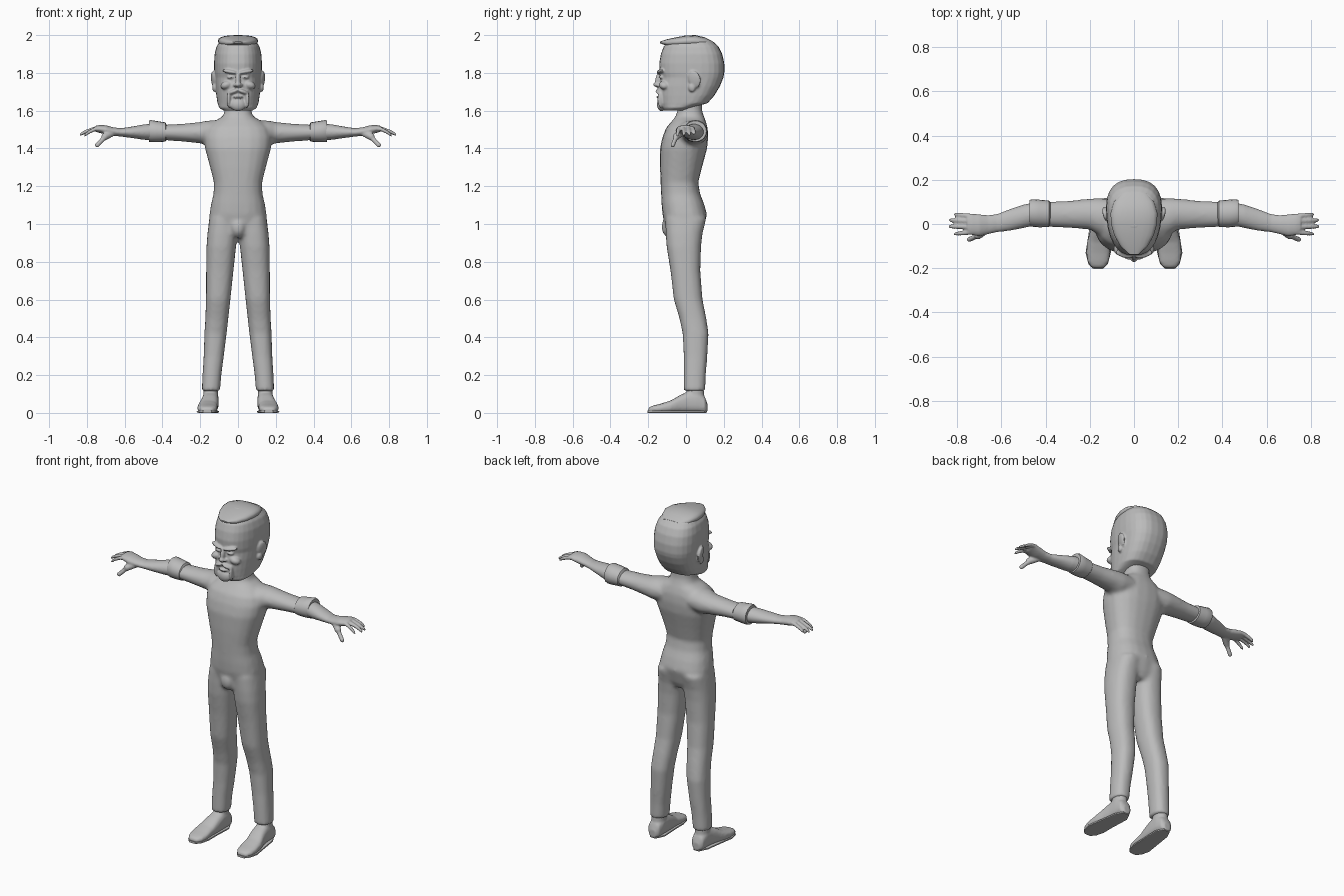
import bpy, bmesh, math
from mathutils import Matrix, Vector, Euler

grey = bpy.data.materials.new("plain grey")
grey.diffuse_color = (0.5, 0.5, 0.5, 1)


def loft(bm, axis, rings, power=2.0, taper=0.0, n=20, side=1):
    """Skin rings (position, a0, a1, b0, b1) along an axis; a and b are the ring's extents."""
    loops = []
    for pos, a0, a1, b0, b1 in rings:
        loop = []
        for i in range(n):
            t = 2 * math.pi * i / n
            c, s = math.cos(t), math.sin(t)
            c = math.copysign(abs(c) ** (2 / power), c)
            s = math.copysign(abs(s) ** (2 / power), s)
            a = (a0 + a1) / 2 + (a1 - a0) / 2 * c * (1 + taper * s)
            b = (b0 + b1) / 2 + (b1 - b0) / 2 * s
            p = {"x": (pos, a, b), "y": (a, pos, b), "z": (a, b, pos)}[axis]
            loop.append(bm.verts.new((p[0] * side, p[1], p[2])))
        loops.append(loop)
    for l0, l1 in zip(loops, loops[1:]):
        for i in range(n):
            j = (i + 1) % n
            bm.faces.new((l0[i], l0[j], l1[j], l1[i]))
    bm.faces.new(loops[0])
    bm.faces.new(loops[-1])


def blob(bm, loc, size, rot=(0, 0, 0), both=False):
    """Ellipsoid, optionally repeated on the other side."""
    for s in ((1, -1) if both else (1,)):
        r = Euler((rot[0], rot[1] * s, rot[2] * s)).to_matrix().to_4x4()
        m = Matrix.Translation((loc[0] * s, loc[1], loc[2])) @ r @ Matrix.Diagonal((*size, 1))
        bmesh.ops.create_icosphere(bm, subdivisions=3, radius=1, matrix=m)


def finish(name, bm, voxel=0, smooth=0, mirror=False, angle=40):
    bmesh.ops.recalc_face_normals(bm, faces=bm.faces)
    me = bpy.data.meshes.new(name)
    bm.to_mesh(me)
    bm.free()
    me.materials.append(grey)
    ob = bpy.data.objects.new(name, me)
    bpy.context.collection.objects.link(ob)
    if voxel:
        mod = ob.modifiers.new("blend", "REMESH")
        mod.mode, mod.voxel_size, mod.use_smooth_shade = "VOXEL", voxel, True
    if smooth:
        mod = ob.modifiers.new("soften", "SMOOTH")
        mod.factor, mod.iterations = 0.5, smooth
    if mirror:
        mod = ob.modifiers.new("mirror", "MIRROR")
        mod.use_mirror_merge = False
    if not voxel:
        bpy.ops.object.select_all(action="DESELECT")
        ob.select_set(True)
        bpy.context.view_layer.objects.active = ob
        bpy.ops.object.shade_smooth_by_angle(angle=math.radians(angle))
    return ob


# Body: torso, neck, sleeves and trouser legs blended together
bm = bmesh.new()
loft(bm, "z", [
    (0.93, -.10, .10, -.09, .07), (0.97, -.150, .150, -.105, .09), (1.05, -.152, .152, -.125, .112),
    (1.11, -.142, .142, -.130, .095), (1.16, -.130, .130, -.132, .075), (1.22, -.128, .128, -.135, .065),
    (1.30, -.148, .148, -.138, .085), (1.40, -.175, .175, -.138, .112), (1.46, -.18, .18, -.125, .118),
    (1.51, -.165, .165, -.105, .115), (1.545, -.125, .125, -.075, .105), (1.57, -.08, .08, -.055, .095),
    (1.60, -.07, .07, -.045, .085), (1.68, -.07, .07, -.045, .085)], power=2.4)
for s in (1, -1):
    loft(bm, "z", [
        (0.115, .095, .192, -.012, .102), (0.20, .088, .188, -.012, .105), (0.30, .075, .182, -.012, .113),
        (0.42, .060, .178, -.018, .120), (0.50, .051, .173, -.035, .108), (0.60, .040, .170, -.065, .088),
        (0.75, .024, .169, -.082, .076), (0.88, .010, .167, -.103, .080), (0.95, .002, .162, -.108, .088),
        (1.03, .0, .152, -.11, .108)], power=2.4, side=s)
    loft(bm, "x", [
        (.08, -.06, .11, 1.42, 1.55), (.16, -.05, .118, 1.415, 1.548), (.20, -.025, .115, 1.427, 1.54),
        (.30, -.018, .105, 1.437, 1.53), (.41, -.012, .10, 1.445, 1.525)], side=s)
blob(bm, (0, -.085, .985), (.045, .045, .06))
finish("body", bm, voxel=0.011, smooth=6)

# Rolled sleeve cuffs
bm = bmesh.new()
loft(bm, "x", [
    (.375, .0, .095, 1.45, 1.52), (.385, -.014, .106, 1.436, 1.538), (.43, -.015, .11, 1.433, 1.545),
    (.462, -.012, .112, 1.433, 1.55), (.472, -.008, .108, 1.436, 1.546), (.472, .0, .10, 1.444, 1.536)])
finish("sleeve_cuffs", bm, mirror=True)

# Forearms with hands
bm = bmesh.new()
loft(bm, "x", [
    (.44, -.005, .10, 1.443, 1.533), (.50, -.018, .088, 1.446, 1.527), (.56, -.03, .068, 1.455, 1.516),
    (.62, -.037, .045, 1.463, 1.507), (.66, -.046, .040, 1.467, 1.512), (.70, -.056, .044, 1.473, 1.523),
    (.735, -.050, .047, 1.483, 1.524), (.755, -.044, .045, 1.488, 1.520)])
for y0, y1, tip, drop in ((.035, .043, .815, .03), (.012, .018, .838, .035),
                          (-.012, -.012, .84, .035), (-.036, -.045, .815, .04)):
    rings = []
    for f, r in ((0, .012), (.35, .0115), (.7, .0105), (.93, .009), (1, .005)):
        x, y, z = .73 + (tip - .73) * f, y0 + (y1 - y0) * f, 1.506 - drop * f * f
        rings.append((x, y - r, y + r, z - r, z + r))
    loft(bm, "x", rings, n=10)
# thumbs
for a, b, r in (((.66, -.02, 1.485), (.705, -.052, 1.462), .019), ((.70, -.05, 1.465), (.745, -.07, 1.418), .013)):
    a, b = Vector(a), Vector(b)
    for k in range(7):
        blob(bm, a.lerp(b, k / 6), (r, r * .9, r))
finish("forearms_and_hands", bm, voxel=0.0055, smooth=3, mirror=True)

# Shoes
bm = bmesh.new()
loft(bm, "y", [
    (.113, .125, .165, .005, .05), (.10, .108, .183, 0, .085), (.06, .102, .188, 0, .12),
    (.015, .102, .190, 0, .115), (-.03, .104, .198, 0, .095), (-.08, .108, .212, 0, .066),
    (-.13, .108, .216, 0, .05), (-.17, .114, .21, 0, .04), (-.192, .128, .197, 0, .032),
    (-.20, .142, .183, .004, .022)], power=2.6)
loft(bm, "z", [(.05, .105, .185, .0, .10), (.14, .107, .183, .005, .093)])
finish("shoes", bm, voxel=0.007, smooth=3, mirror=True)
bm = bmesh.new()
loft(bm, "y", [(.108, .125, .165, 0, .012), (.06, .10, .19, 0, .012), (-.06, .105, .208, 0, .012),
               (-.13, .105, .219, 0, .012), (-.18, .118, .207, 0, .012), (-.203, .14, .185, 0, .012)], power=5)
finish("shoe_soles", bm, mirror=True, angle=30)

# Head: skull, brow, nose, cheeks, ears and beard blended together
bm = bmesh.new()
loft(bm, "z", [
    (1.60, -.075, .075, -.115, -.01), (1.615, -.098, .098, -.125, .03), (1.64, -.107, .107, -.135, .115),
    (1.68, -.113, .113, -.140, .150), (1.73, -.118, .118, -.142, .180), (1.775, -.121, .121, -.134, .198),
    (1.80, -.124, .124, -.140, .203), (1.85, -.125, .125, -.142, .203), (1.90, -.122, .122, -.133, .192),
    (1.94, -.112, .112, -.118, .172), (1.965, -.096, .096, -.095, .145), (1.985, -.068, .068, -.055, .105),
    (1.997, -.03, .03, -.01, .06)], power=2.5, taper=0.12, n=28)
blob(bm, (.045, -.137, 1.807), (.042, .016, .010), (0, -.16, .3), True)     # brows
blob(bm, (.062, -.115, 1.735), (.032, .028, .022), (0, .3, .3), True)       # cheeks
blob(bm, (.040, -.131, 1.777), (.020, .012, .008), (0, 0, .25), True)       # eyes
blob(bm, (0, -.146, 1.765), (.013, .017, .045), (-.22, 0, 0))               # nose bridge
blob(bm, (0, -.157, 1.738), (.017, .016, .012))                             # nose tip
blob(bm, (.016, -.146, 1.735), (.010, .012, .009), both=True)               # nostrils
blob(bm, (.026, -.143, 1.700), (.030, .018, .011), (0, .35, .25), True)     # moustache
blob(bm, (.048, -.133, 1.660), (.011, .019, .045), (0, 0, .3), True)        # beard sides
blob(bm, (0, -.143, 1.672), (.025, .014, .007))                             # lower lip
blob(bm, (0, -.130, 1.632), (.042, .024, .035))                             # chin beard
blob(bm, (.130, .045, 1.765), (.010, .034, .046), (.2, .12, -.25), True)    # ears
blob(bm, (.126, .030, 1.72), (.010, .018, .022), (.2, .12, -.25), True)     # ear lobes
finish("head", bm, voxel=0.0055, smooth=2)

# Swept-forward hair on the crown
bm = bmesh.new()
loft(bm, "y", [
    (-.137, -.022, .022, 1.957, 1.966), (-.10, -.062, .062, 1.942, 1.978), (-.05, -.09, .09, 1.938, 1.989),
    (.0, -.104, .104, 1.938, 1.998), (.05, -.106, .106, 1.938, 2.0), (.10, -.09, .09, 1.94, 1.988),
    (.14, -.06, .06, 1.94, 1.968)], power=2.5)
finish("hair_tuft", bm, angle=50)
